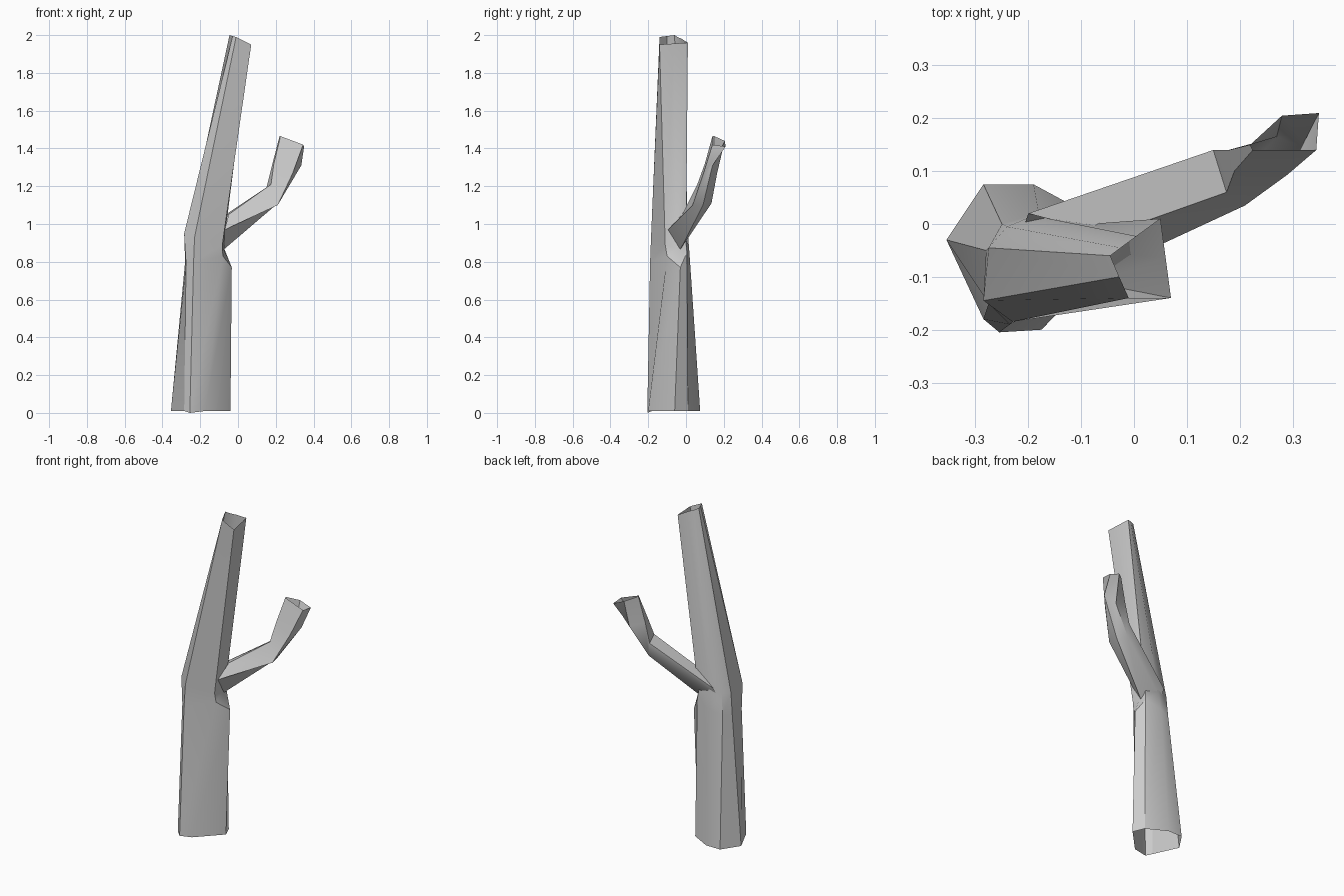
import bpy, bmesh, math


def loft(name, rings, angle):
    """Skin open-ended rings of equal point count into a faceted tube."""
    bm = bmesh.new()
    rows = [[bm.verts.new(p) for p in ring] for ring in rings]
    n = len(rows[0])
    for a, b in zip(rows, rows[1:]):
        for i in range(n):
            j = (i + 1) % n
            bm.faces.new((a[i], a[j], b[j], b[i]))
    bmesh.ops.recalc_face_normals(bm, faces=bm.faces[:])
    mesh = bpy.data.meshes.new(name)
    bm.to_mesh(mesh)
    bm.free()
    obj = bpy.data.objects.new(name, mesh)
    bpy.context.collection.objects.link(obj)
    bpy.ops.object.select_all(action='DESELECT')
    obj.select_set(True)
    bpy.context.view_layer.objects.active = obj
    bpy.ops.object.shade_smooth_by_angle(angle=math.radians(angle))
    return obj


# Leaning trunk: flared base, broken shoulder on the right, narrow open top
base = [(-.355, -.03, .01), (-.285, -.18, .01), (-.255, -.205, 0), (-.175, -.2, .01),
        (-.04, -.06, .01), (-.07, .01, .01), (-.19, .075, .01), (-.285, .075, .01)]
shoulder = [(-.28, -.05, .8), (-.275, -.15, .79), (-.235, -.19, .8), (-.08, -.1, .83),
            (-.033, -.03, .77), (-.08, .005, .85), (-.18, .02, .82), (-.25, .0, .8)]
neck = [(-.275, -.045, .93), (-.285, -.145, .95), (-.23, -.185, .93), (-.083, -.11, .89),
        (-.078, -.05, .87), (-.085, .0, .9), (-.17, .012, .93), (-.24, -.005, .93)]
top = [(-.045, -.06, 2.0), (-.028, -.1, 1.995), (-.01, -.14, 1.99), (.07, -.14, 1.95),
       (.06, -.065, 1.955), (.05, .01, 1.96), (.005, -.023, 1.98), (-.025, -.045, 1.99)]
loft("trunk", [base, shoulder, neck, top], 30)

# Bent side branch with an open end
root = [(-.07, -.095, .97), (-.075, -.03, .865), (-.21, -.01, .9),
        (-.2, .02, .96), (-.05, -.02, 1.05)]
knee = [(.21, .035, 1.1), (.2, .09, 1.1), (.16, .135, 1.11),
        (.15, .14, 1.19), (.175, .06, 1.21)]
bend = [(.29, .093, 1.27), (.335, .14, 1.31), (.27, .165, 1.27),
        (.18, .14, 1.31), (.19, .1, 1.32)]
tip = [(.345, .14, 1.42), (.35, .21, 1.41), (.28, .205, 1.44),
       (.22, .15, 1.465), (.225, .14, 1.465)]
loft("branch", [root, knee, bend, tip], 35)
